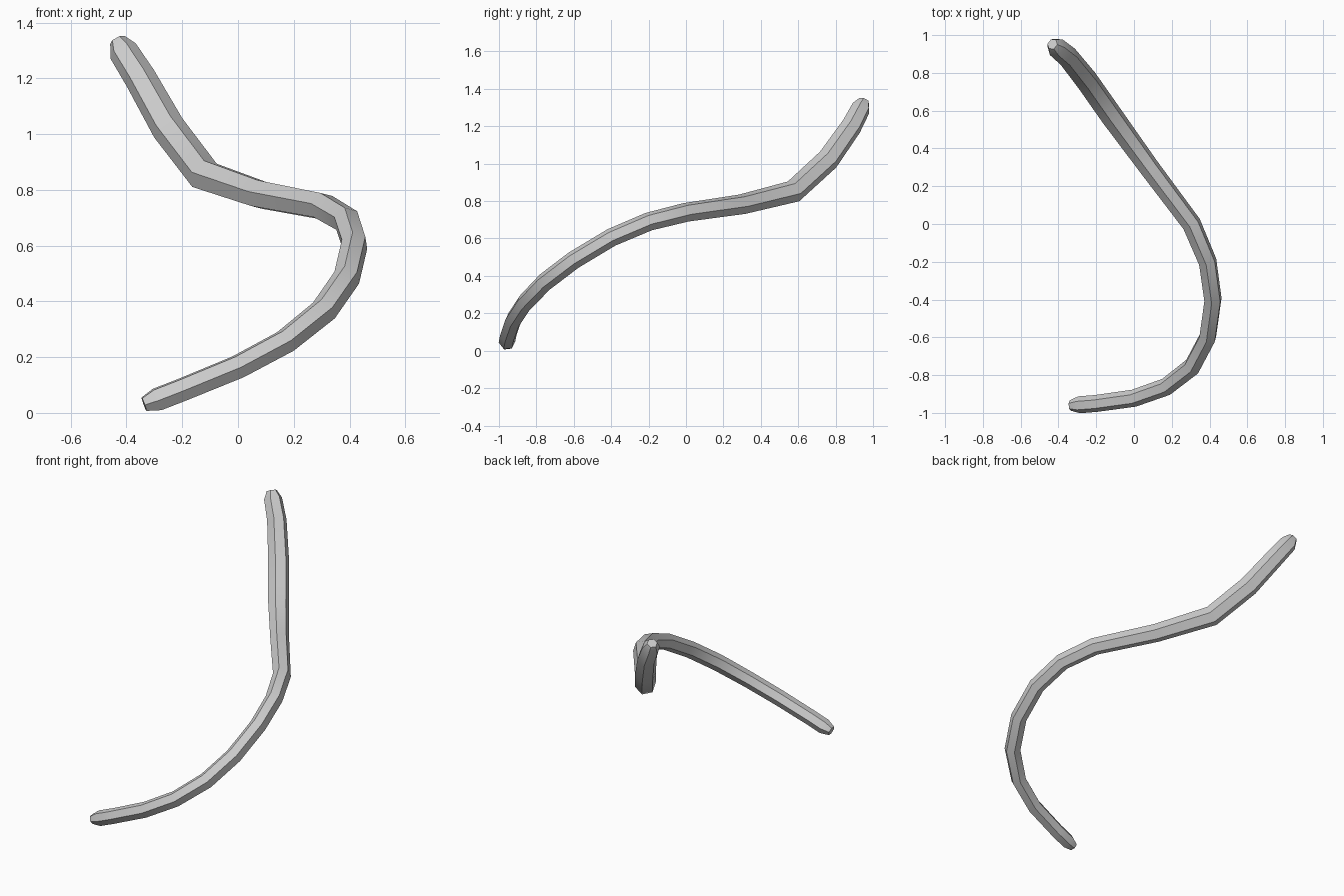
import bpy

if "Cube" in bpy.data.objects:
    bpy.data.objects.remove(bpy.data.objects["Cube"])

# Centre line of the bent rod: x, y, z, radius
path = [
    (-.432, .952, 1.337, .030), (-.412, .936, 1.298, .053), (-.350, .885, 1.20, .057),
    (-.250, .760, 1.022, .061), (-.120, .575, .852, .061), (.080, .300, .783, .055),
    (.305, .000, .740, .052), (.390, -.200, .690, .050), (.418, -.400, .605, .049),
    (.390, -.600, .485, .049), (.308, -.755, .367, .049), (.170, -.862, .256, .047),
    (.000, -.922, .165, .046), (-.200, -.950, .083, .045), (-.290, -.957, .048, .045),
    (-.337, -.961, .031, .028),
]

# Six-sided sweep with closed ends
curve = bpy.data.curves.new("bent_rod_path", 'CURVE')
curve.dimensions = '3D'
curve.twist_mode = 'MINIMUM'
curve.bevel_depth = 1.0
curve.bevel_resolution = 1
curve.use_fill_caps = True
spline = curve.splines.new('POLY')
spline.points.add(len(path) - 1)
for p, (x, y, z, r) in zip(spline.points, path):
    p.co = (x, y, z, 1)
    p.radius = r
    p.tilt = 0

rod = bpy.data.objects.new("bent_rod", curve)
bpy.context.collection.objects.link(rod)
bpy.context.view_layer.objects.active = rod
rod.select_set(True)
bpy.ops.object.convert(target='MESH')
rod = bpy.context.object
rod.name = "bent_rod"

# Weld the caps to the sides, then soften only the shallow bends
import bmesh
bm = bmesh.new()
bm.from_mesh(rod.data)
bmesh.ops.remove_doubles(bm, verts=bm.verts, dist=.0005)
bmesh.ops.recalc_face_normals(bm, faces=bm.faces)
bm.to_mesh(rod.data)
bm.free()
bpy.ops.object.shade_smooth_by_angle(angle=.6)
